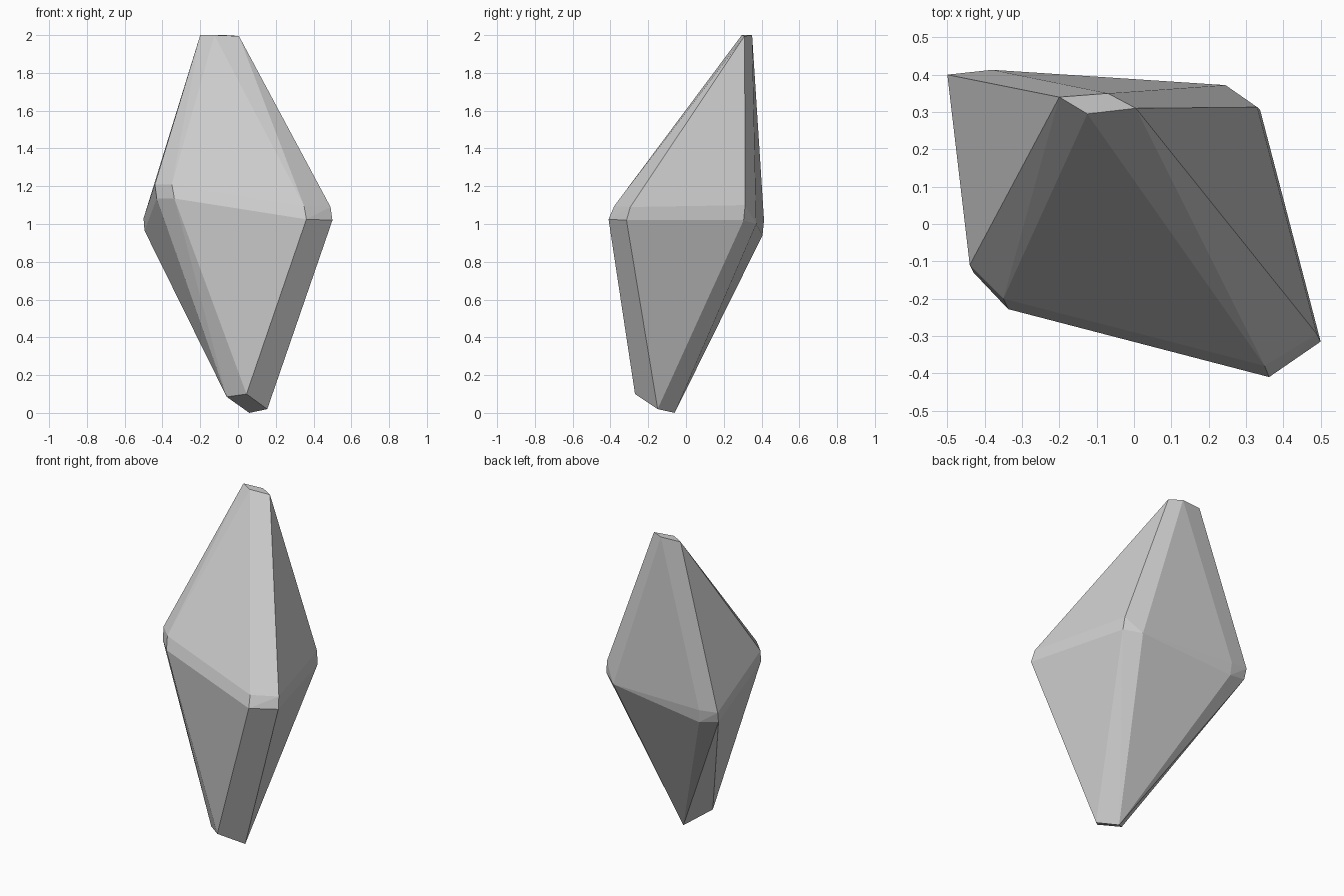
import bpy, bmesh
from math import radians

# Each blunt tip of the eight-sided crystal is a small four-cornered facet
tips = {
    "top": [(-0.20, 0.34, 2.0), (-0.07, 0.35, 2.0), (0.005, 0.31, 1.995), (-0.125, 0.295, 2.0)],
    "bottom": [(0.045, -0.27, 0.10), (0.155, -0.15, 0.02), (0.06, -0.06, 0.0), (-0.06, -0.18, 0.085)],
    "front_left": [(-0.44, -0.11, 1.21), (-0.35, -0.20, 1.21), (-0.43, -0.13, 1.135), (-0.337, -0.228, 1.135)],
    "front_right": [(0.49, -0.295, 1.09), (0.50, -0.315, 1.02), (0.35, -0.38, 1.095), (0.362, -0.41, 1.025)],
    "back_right": [(0.33, 0.313, 1.10), (0.338, 0.305, 1.02), (0.24, 0.365, 1.08), (0.245, 0.372, 1.0)],
    "back_left": [(-0.50, 0.40, 1.03), (-0.495, 0.385, 0.965), (-0.38, 0.413, 1.02), (-0.375, 0.405, 0.94)],
}

# Wrap the tips in a convex skin, giving the main faces and chamfered edges
bm = bmesh.new()
for corners in tips.values():
    for co in corners:
        bm.verts.new(co)
bmesh.ops.convex_hull(bm, input=bm.verts[:])
bmesh.ops.dissolve_limit(bm, angle_limit=radians(4), verts=bm.verts[:], edges=bm.edges[:])
bmesh.ops.recalc_face_normals(bm, faces=bm.faces[:])

mesh = bpy.data.meshes.new("crystal")
bm.to_mesh(mesh)
bm.free()
crystal = bpy.data.objects.new("crystal", mesh)
bpy.context.collection.objects.link(crystal)
